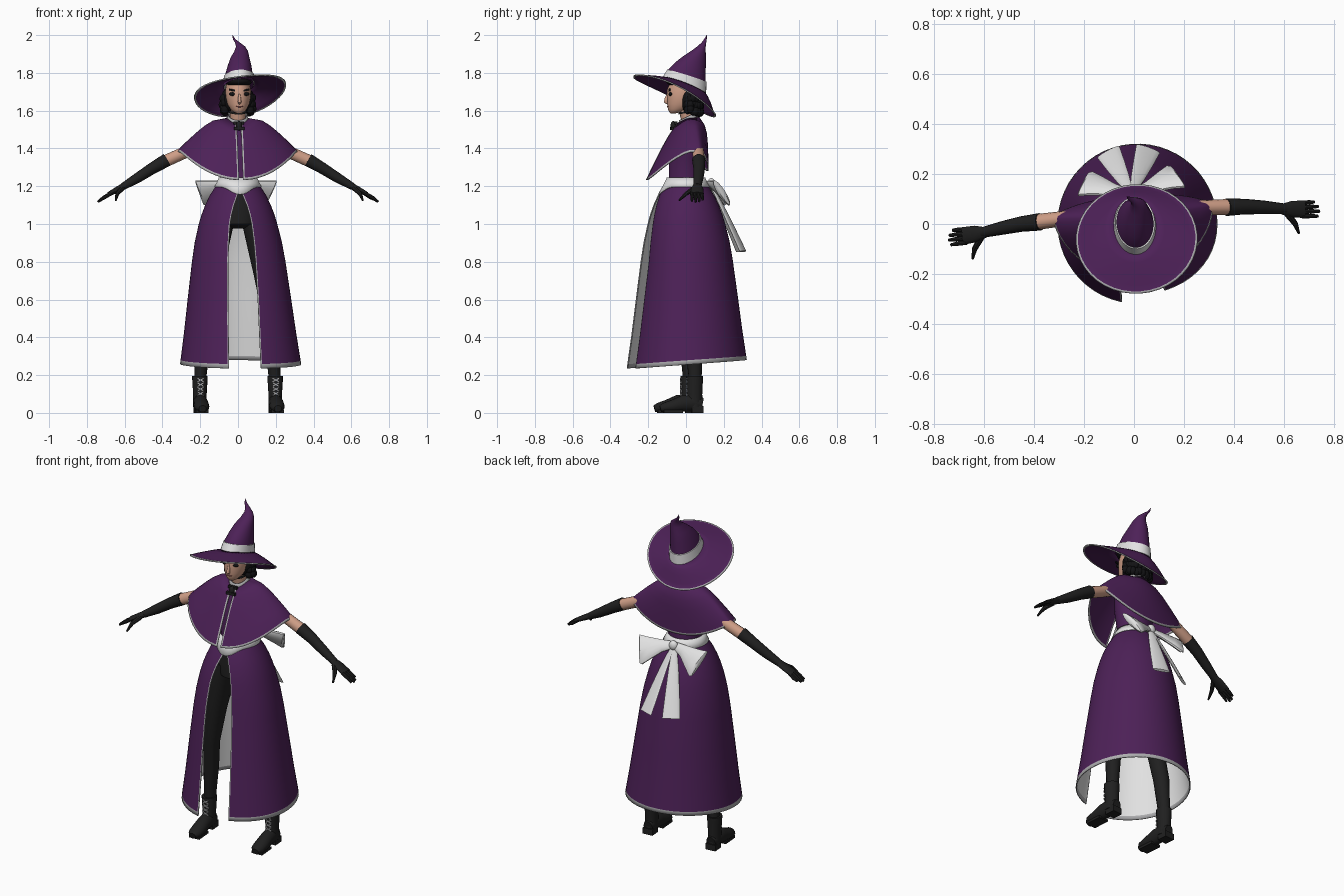
import bpy, bmesh, math, random
from math import sin, cos, pi, radians
from mathutils import Vector, Matrix

random.seed(4)
TURN = 0.078  # the whole figure is turned slightly about z

def mat(name, r, g, b):
    m = bpy.data.materials.new(name)
    m.diffuse_color = (r, g, b, 1)
    return m

PURPLE = mat("purple cloth", .074, .015, .096)
WHITE = mat("white cloth", .76, .76, .76)
TRIM = mat("silver trim", .42, .42, .43)
BLACK = mat("black leather", .014, .014, .014)
HAIR = mat("black hair", .006, .006, .007)
SKIN = mat("skin", .62, .34, .24)
LIPS = mat("lips", .32, .10, .09)

def finish(name, bm, mats, thick=0, lining=0, mirror=False, angle=40):
    me = bpy.data.meshes.new(name)
    for f in bm.faces:
        f.smooth = True
    bm.to_mesh(me)
    bm.free()
    for m in mats:
        me.materials.append(m)
    me.set_sharp_from_angle(angle=radians(angle))
    ob = bpy.data.objects.new(name, me)
    bpy.context.collection.objects.link(ob)
    if thick:
        s = ob.modifiers.new("thickness", "SOLIDIFY")
        s.thickness, s.offset, s.material_offset = thick, -1, lining
    if mirror:
        ob.modifiers.new("mirror", "MIRROR").use_mirror_merge = False
    ob.rotation_euler.z = TURN
    return ob

def loft(name, rings, mats, closed=True, caps=True, pick=None, **kw):
    """Skin a list of point rings; pick(row, col) gives the material index."""
    bm = bmesh.new()
    vs = [[bm.verts.new(p) for p in r] for r in rings]
    n = len(vs[0])
    for i in range(len(vs) - 1):
        for j in range(n if closed else n - 1):
            k = (j + 1) % n
            f = bm.faces.new((vs[i][j], vs[i + 1][j], vs[i + 1][k], vs[i][k]))
            f.material_index = pick(i, j) if pick else 0
    if caps:
        bm.faces.new(vs[0])
        bm.faces.new(vs[-1])
        bmesh.ops.recalc_face_normals(bm, faces=bm.faces)
    return finish(name, bm, mats, **kw)

def stack(name, rows, mats, n=32, xtilt=0, curl=0, **kw):
    """Ellipse rings: (cx, cy, z, rx, ry, slope along y); curl lifts the sides."""
    rings = [[(cx + rx * cos(a), cy + ry * sin(a),
               z + s * ry * sin(a) + xtilt * rx * cos(a) + curl * (rx * cos(a)) ** 2)
              for a in (2 * pi * k / n for k in range(n))] for cx, cy, z, rx, ry, s in rows]
    return loft(name, rings, mats, **kw)

def tube(name, pts, m, ref=(0, 0, 1), n=14, **kw):
    """Sweep along points (x, y, z, half width, half height)."""
    ps = [Vector(p[:3]) for p in pts]
    rings = []
    for i, p in enumerate(pts):
        t = (ps[min(i + 1, len(ps) - 1)] - ps[max(i - 1, 0)]).normalized()
        side = t.cross(Vector(ref)).normalized()
        up = side.cross(t)
        rings.append([ps[i] + side * p[3] * cos(a) + up * p[4] * sin(a)
                      for a in (2 * pi * k / n for k in range(n))])
    return loft(name, rings, [m], **kw)

def ball(name, loc, radii, m, **kw):
    bm = bmesh.new()
    bmesh.ops.create_uvsphere(bm, u_segments=20, v_segments=12, radius=1,
                              matrix=Matrix.Translation(loc) @ Matrix.Diagonal((*radii, 1)))
    return finish(name, bm, [m], **kw)

def box(name, loc, size, m, rot=0, **kw):
    bm = bmesh.new()
    bmesh.ops.create_cube(bm, size=1, matrix=Matrix.Translation(loc)
                          @ Matrix.Rotation(rot, 4, 'Y') @ Matrix.Diagonal((*size, 1)))
    return finish(name, bm, [m], **kw)

def sheet(name, rows, gaps, trims, pos, mats, n=48, **kw):
    """Garment open at the front, with edge trim columns and a hem trim row."""
    rings = []
    for row, g, w in zip(rows, gaps, trims):
        e = g + w
        angs = [g] + [e + (2 * pi - 2 * e) * k / n for k in range(n + 1)] + [2 * pi - g]
        rings.append([pos(row, a) for a in angs])
    last, t = len(rows) - 2, len(mats) - 1
    return loft(name, rings, mats, closed=False, caps=False,
                pick=lambda i, j: t if i == last or j in (0, n + 1) else 0, **kw)

# Skirt: split at the front, white lining, hem lower in front, right panel set back
skirt = [(1.23, .10, .02), (1.19, .125, .03), (1.15, .15, .10), (1.1, .174, .2), (1.05, .193, .255),
         (1.0, .208, .285), (.9, .231, .30), (.8, .247, .305), (.6, .273, .30), (.4, .298, .285),
         (.258, .318, .275), (.235, .321, .275)]
def skirt_pos(row, a):
    z, r, _ = row
    w = max(0, min(1, (1 - z) / .76))
    lift = .045 * (1 - cos(a)) / 2 * w
    back = .035 * cos(a) ** 2 * min(1, (1.23 - z) / .4) if sin(a) > 0 and cos(a) > 0 else 0
    return (r * sin(a) + .014 * w, -r * cos(a) + back, z + lift)
sheet("skirt", skirt, [r[2] for r in skirt], [.006 / r[1] for r in skirt], skirt_pos,
      [PURPLE, WHITE, TRIM], thick=.006, lining=1)

# Shoulder cape: (half width, y front, y side, y back, z front, z side, z back)
cape = [(.06, -.05, .02, .065, 1.53, 1.56, 1.575), (.13, -.078, .03, .098, 1.49, 1.548, 1.525),
        (.175, -.1, .033, .11, 1.455, 1.52, 1.48), (.215, -.125, .037, .114, 1.41, 1.487, 1.43),
        (.27, -.168, .042, .116, 1.325, 1.437, 1.36), (.315, -.206, .045, .117, 1.245, 1.393, 1.292),
        (.321, -.211, .045, .117, 1.234, 1.382, 1.28)]
def cape_pos(row, a):
    w, yf, ys, yb, zf, zs, zb = row
    c, k = cos(a), min(1, abs(sin(a)) / .97) ** 2.1
    y, z = (yf, zf) if c > 0 else (yb, zb)
    return (w * sin(a), ys + (y - ys) * abs(c) ** 1.15, z + (zs - z) * k)
sheet("shoulder_cape", cape, [.011 / r[0] for r in cape], [.009 / r[0] for r in cape], cape_pos,
      [PURPLE, TRIM], thick=.006)

# Bodice and hips
stack("bodice", [(0, 0, 1.19, .10, .10, 0), (0, 0, 1.25, .093, .09, 0), (0, .0, 1.35, .12, .09, 0),
                 (0, .01, 1.45, .14, .08, 0), (0, .02, 1.53, .08, .055, 0)], [PURPLE])
stack("hips", [(0, 0, .975, .03, .05, 0), (0, 0, 1.0, .10, .10, 0), (0, 0, 1.08, .12, .10, 0),
               (0, 0, 1.19, .09, .085, 0)], [BLACK])

# Sash with a point at the front
def sash_ring(z, r, drop):
    out = []
    for k in range(48):
        a = 2 * pi * k / 48
        v = max(0, cos(a)) ** 8
        rr = r + drop * .55 * v
        out.append((rr * sin(a), -rr * cos(a), z - drop * v))
    return out
loft("sash", [sash_ring(1.245, .102, 0), sash_ring(1.22, .113, .015), sash_ring(1.198, .126, .04)],
     [WHITE], caps=False, thick=.006)

# Bow on the back: tilted flat loops, tails and knot
tube("bow_loop", [(0, .125, 1.215, .012, .018), (.07, .142, 1.2, .016, .036), (.14, .165, 1.178, .02, .066),
                  (.182, .176, 1.164, .02, .086), (.19, .178, 1.162, .011, .078)],
     WHITE, ref=(.25, -.55, .8), mirror=True)
tube("bow_tail", [(.005, .13, 1.21, .012, .006), (.03, .185, 1.1, .028, .008),
                  (.055, .24, .98, .04, .009), (.08, .296, .855, .05, .008)], WHITE, mirror=True)
ball("bow_knot", (0, .135, 1.215), (.026, .02, .028), WHITE)

# Legs and boots
tube("leg", [(.08, 0, 1.06, .07, .085), (.105, 0, .95, .07, .085), (.14, -.005, .75, .06, .066),
             (.168, 0, .55, .046, .05), (.185, .025, .38, .042, .046), (.2, .035, .15, .03, .033)],
     BLACK, ref=(0, 1, 0), mirror=True)
tube("boot_shaft", [(.2, .03, .195, .041, .045), (.2, .03, .18, .041, .045), (.2, .03, .10, .036, .041),
                    (.2, .03, .03, .036, .042)], BLACK, ref=(0, 1, 0), mirror=True)
tube("boot_foot", [(.2, .07, .045, .028, .035), (.2, .03, .054, .037, .046), (.2, -.03, .05, .038, .045),
                   (.2, -.085, .036, .041, .034), (.2, -.13, .028, .037, .026), (.2, -.152, .022, .02, .018)],
     BLACK, mirror=True)
box("boot_sole", (.2, -.085, .007), (.066, .1, .014), BLACK, mirror=True)
box("boot_heel", (.2, .045, .018), (.062, .062, .036), BLACK, mirror=True)
for i in range(5):
    for r in (.5, -.5):
        box("boot_lace", (.2, -.012, .078 + i * .024), (.04, .008, .005), TRIM, rot=r, mirror=True)

# Arms, gloves and hands
tube("upper_arm", [(.16, .035, 1.44, .03, .032), (.27, .044, 1.383, .03, .032), (.40, .038, 1.325, .032, .033)],
     SKIN, mirror=True)
tube("long_glove", [(.375, .038, 1.339, .035, .036), (.45, .035, 1.296, .031, .031), (.53, .025, 1.245, .027, .027),
                    (.61, .013, 1.198, .021, .019)], BLACK, mirror=True)
tube("palm", [(.595, .013, 1.206, .021, .018), (.635, .01, 1.185, .033, .016), (.685, .006, 1.158, .035, .012)],
     BLACK, mirror=True)
for i, length in enumerate((.9, 1, .95, .75)):
    y = -.022 + i * .0175
    tube("finger", [(.675, y, 1.162, .009, .01), (.675 + .04 * length, y * 1.05, 1.14, .009, .009),
                    (.675 + .07 * length, y * 1.1 - .002, 1.162 - .045 * length, .006, .006)],
         BLACK, n=8, mirror=True)
tube("thumb", [(.615, -.005, 1.19, .014, .014), (.645, -.05, 1.16, .011, .011), (.656, -.088, 1.125, .005, .005)],
     BLACK, n=8, mirror=True)

# Neck, collar and clasps
tube("neck", [(0, .03, 1.5, .045, .045), (0, .015, 1.57, .042, .045), (0, 0, 1.64, .042, .045)],
     SKIN, ref=(0, 1, 0))
stack("collar", [(0, .02, 1.577, .052, .056, .5), (0, .02, 1.566, .054, .056, .48), (0, .015, 1.546, .062, .063, .4)],
      [TRIM], caps=False, thick=.005)
stack("choker", [(0, .01, 1.59, .047, .05, .2), (0, .01, 1.6, .046, .05, .2)], [BLACK])
for z, y in ((1.535, -.055), (1.505, -.075)):
    box("cape_clasp", (0, y, z), (.055, .014, .016), BLACK)
ball("clasp_knot", (0, -.068, 1.52), (.016, .014, .025), BLACK)

# Head and face
stack("head", [(0, -.068, 1.586, .014, .014, 0), (0, -.055, 1.594, .03, .034, 0), (0, -.04, 1.608, .043, .056, 0),
               (0, -.02, 1.635, .058, .08, 0), (0, -.012, 1.67, .066, .089, 0), (0, -.006, 1.71, .068, .094, 0),
               (0, 0, 1.755, .058, .082, 0)], [SKIN])
tube("nose", [(0, -.094, 1.69, .005, .007), (0, -.103, 1.662, .008, .011), (0, -.108, 1.646, .010, .010),
              (0, -.096, 1.638, .006, .006)], SKIN, ref=(0, 1, 0))
box("brow", (.033, -.09, 1.708), (.042, .009, .009), HAIR, rot=-.2, mirror=True)
ball("eye", (.033, -.085, 1.688), (.021, .010, .010), HAIR, mirror=True)
ball("mouth", (0, -.094, 1.622), (.019, .006, .005), LIPS)
ball("hair", (0, .022, 1.66), (.09, .066, .08), HAIR)
ball("hair_fringe", (0, -.022, 1.757), (.074, .086, .033), HAIR)
for i in range(16):
    a = -.4 + (pi + .8) * i / 15
    for z in (1.605, 1.635, 1.665):
        ball("hair_curl", (.075 * cos(a) + random.uniform(-.006, .006), .024 + .052 * sin(a),
                           z - .012 * sin(a) + random.uniform(-.006, .006)), (.02, .02, .024), HAIR)

# Hat: drooping wavy brim, bent cone and band
stack("hat_brim", [(0, -.008, 1.738, .078, .108, -.37), (0, -.02, 1.728, .12, .135, -.39),
                   (.002, -.035, 1.713, .165, .165, -.43), (.004, -.052, 1.692, .215, .195, -.47),
                   (.006, -.059, 1.681, .236, .212, -.49), (.006, -.06, 1.679, .244, .219, -.49)],
      [PURPLE, TRIM], n=40, xtilt=.11, curl=.45, caps=False, pick=lambda i, j: int(i == 4), thick=.007)
stack("hat_cone", [(.003, -.008, 1.735, .08, .11, -.37), (.005, .005, 1.79, .073, .098, -.3),
                   (.01, .024, 1.84, .062, .08, -.22), (.014, .045, 1.88, .05, .06, -.15),
                   (.022, .066, 1.915, .036, .037, -.1), (.02, .082, 1.94, .024, .021, -.1),
                   (.005, .095, 1.96, .013, .012, -.1), (-.012, .104, 1.978, .007, .007, 0),
                   (-.02, .112, 2.0, .001, .001, 0)], [PURPLE])
stack("hat_band", [(.003, -.008, 1.737, .085, .115, -.37), (.005, .004, 1.785, .079, .104, -.31)],
      [WHITE], xtilt=.03)
